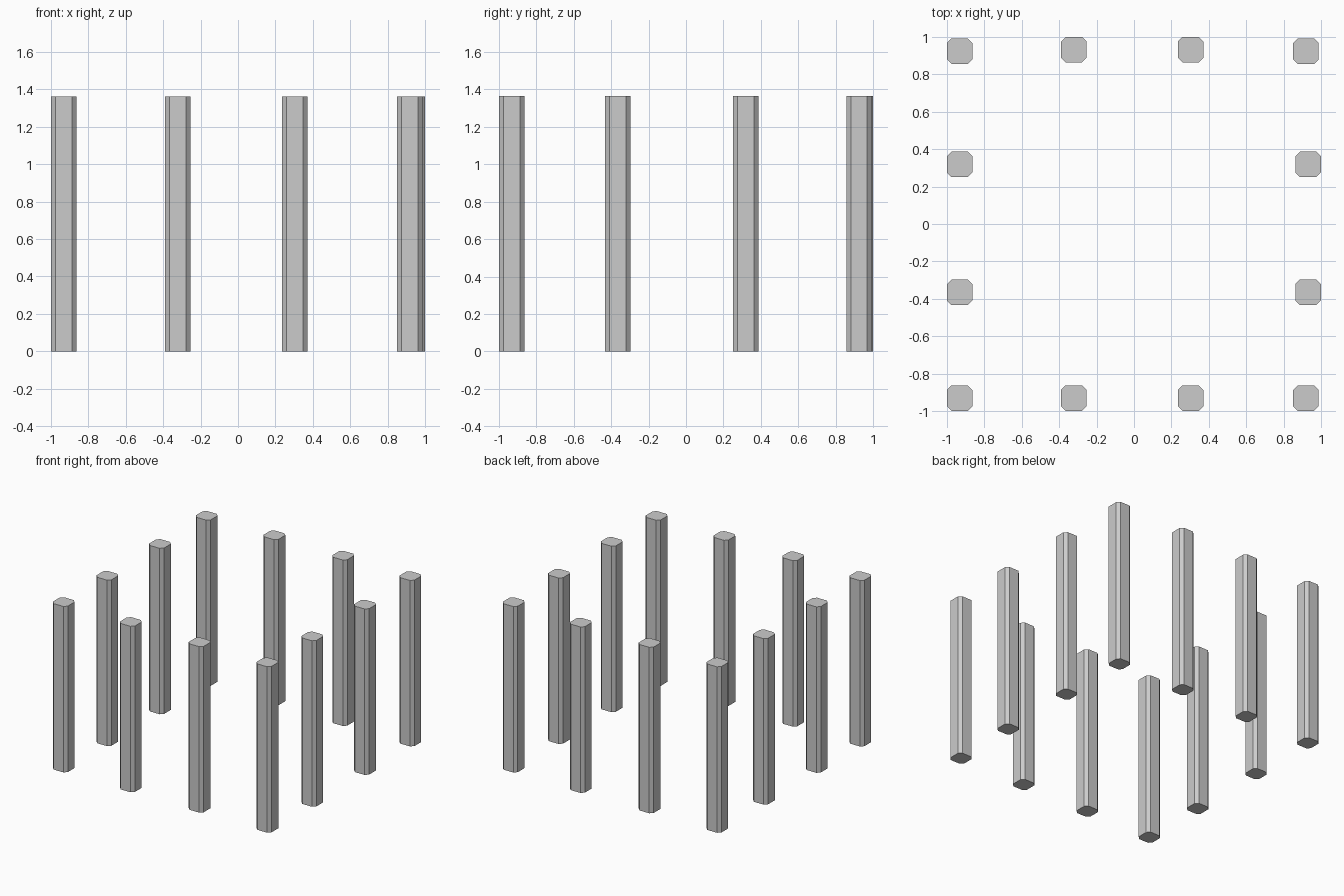
import bpy, bmesh

if "Cube" in bpy.data.objects:
    bpy.data.objects.remove(bpy.data.objects["Cube"])

HALF, CUT, HEIGHT = 0.068, 0.024, 1.363


def pillar(name, x, y):
    # square post with chamfered vertical corners
    h, k = HALF, HALF - CUT
    profile = [(h, -k), (h, k), (k, h), (-k, h), (-h, k), (-h, -k), (-k, -h), (k, -h)]
    bm = bmesh.new()
    base = bm.faces.new([bm.verts.new((px, py, 0)) for px, py in profile])
    top = bmesh.ops.extrude_face_region(bm, geom=[base], use_keep_orig=True)
    verts = [g for g in top["geom"] if isinstance(g, bmesh.types.BMVert)]
    bmesh.ops.translate(bm, verts=verts, vec=(0, 0, HEIGHT))
    bmesh.ops.recalc_face_normals(bm, faces=bm.faces[:])
    mesh = bpy.data.meshes.new(name)
    bm.to_mesh(mesh)
    bm.free()
    obj = bpy.data.objects.new(name, mesh)
    obj.location = (x, y, 0)
    bpy.context.collection.objects.link(obj)


# front and back rows
for i, x in enumerate((-0.932, -0.322, 0.303, 0.919)):
    pillar(f"front_pillar_{i + 1}", x, -0.931)
    pillar(f"back_pillar_{i + 1}", x, 0.924 if i in (0, 3) else 0.932)

# side rows between the corners
for i, y in enumerate((-0.365, 0.319)):
    pillar(f"left_pillar_{i + 1}", -0.932, y)
    pillar(f"right_pillar_{i + 1}", 0.931, y)
